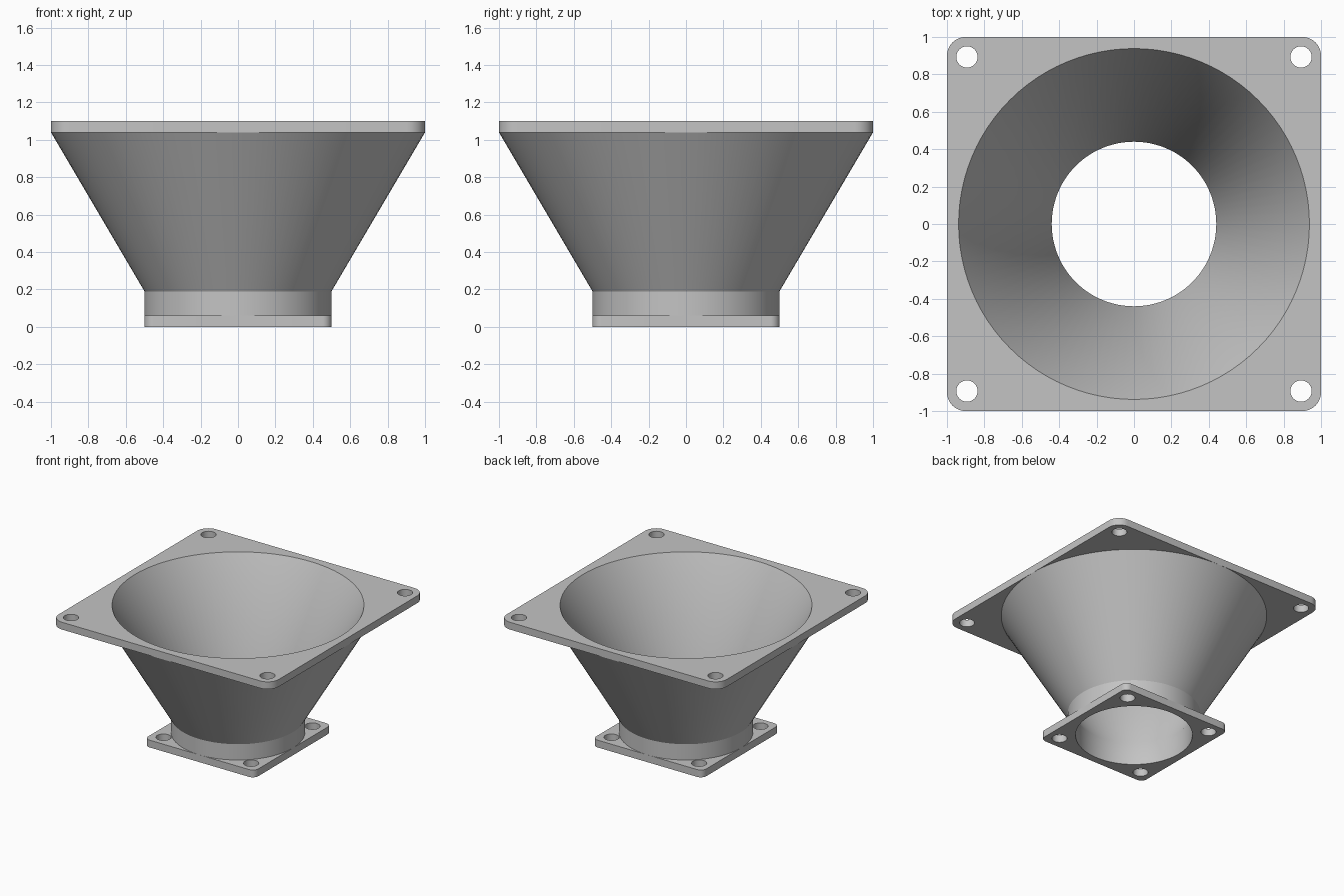
import bpy, bmesh, math
from mathutils import Vector

cube = bpy.data.objects.get("Cube")
if cube:
    bpy.data.objects.remove(cube, do_unlink=True)

grey = bpy.data.materials.new("light_grey")
grey.use_nodes = True
COLOUR = (0.55, 0.55, 0.55, 1)
grey.diffuse_color = COLOUR
grey.node_tree.nodes["Principled BSDF"].inputs["Base Color"].default_value = COLOUR

SEGMENTS = 96
HEIGHT, PLATE, NECK_TOP = 1.10, 0.06, 0.19
TOP_BORE, NECK_BORE = 0.938, 0.44
SIGNS = ((1, 1), (-1, 1), (-1, -1), (1, -1))


def circle(radius, count, centre=(0, 0)):
    step = math.tau / count
    return [(centre[0] + radius * math.cos(i * step),
             centre[1] + radius * math.sin(i * step)) for i in range(count)]


def rounded_square(half, radius, steps=10):
    points = []
    for quarter, (sx, sy) in enumerate(SIGNS):
        for i in range(steps + 1):
            a = (quarter + i / steps) * math.pi / 2
            points.append((sx * (half - radius) + radius * math.cos(a),
                           sy * (half - radius) + radius * math.sin(a)))
    return points


def ring(bm, points, z):
    return [bm.verts.new((x, y, z)) for x, y in points]


def wall(bm, low, high, outward=True):
    for i in range(len(low)):
        j = (i + 1) % len(low)
        face = [low[i], low[j], high[j], high[i]]
        bm.faces.new(face if outward else face[::-1])


def finish(bm, name):
    mesh = bpy.data.meshes.new(name)
    bm.to_mesh(mesh)
    bm.free()
    mesh.materials.append(grey)
    mesh.shade_smooth()
    mesh.set_sharp_from_angle(angle=math.radians(30))
    bpy.context.collection.objects.link(bpy.data.objects.new(name, mesh))


def flange(name, half, corner, bolt, bottom, bores):
    """Rounded square plate with four bolt holes and a central opening."""
    bm = bmesh.new()
    loops = [rounded_square(half, corner)]
    loops += [circle(0.057, 32, (sx * bolt, sy * bolt)) for sx, sy in SIGNS]
    levels = []
    for z, bore, up in ((bottom, bores[0], -1), (bottom + PLATE, bores[1], 1)):
        rings = [ring(bm, p, z) for p in loops + [circle(bore, SEGMENTS)]]
        edges = [bm.edges.new((r[i - 1], r[i])) for r in rings for i in range(len(r))]
        filled = bmesh.ops.triangle_fill(bm, edges=edges, use_beauty=True,
                                         normal=Vector((0, 0, up)))
        for face in filled["geom"]:
            if isinstance(face, bmesh.types.BMFace):
                face.normal_update()
                if face.normal.z * up < 0:
                    face.normal_flip()
        levels.append(rings)
    # Rim and bolt hole walls; the funnel lining closes the central opening
    for k in range(len(loops)):
        wall(bm, levels[0][k], levels[1][k], outward=(k == 0))
    finish(bm, name)


# Funnel: outer shell and inner lining
bm = bmesh.new()
outer = ((0.5, PLATE), (0.5, NECK_TOP), (1.0, HEIGHT - PLATE))
lining = ((NECK_BORE, 0), (NECK_BORE, NECK_TOP), (TOP_BORE, HEIGHT))
for profile, outward in ((outer, True), (lining, False)):
    rings = [ring(bm, circle(r, SEGMENTS), z) for r, z in profile]
    for low, high in zip(rings, rings[1:]):
        wall(bm, low, high, outward)
finish(bm, "funnel")

# Mounting flanges
slope = (TOP_BORE - NECK_BORE) / (HEIGHT - NECK_TOP)
flange("top_flange", 1.0, 0.1, 0.893, HEIGHT - PLATE,
       (TOP_BORE - slope * PLATE, TOP_BORE))
flange("bottom_flange", 0.5, 0.05, 0.398, 0, (NECK_BORE, NECK_BORE))
